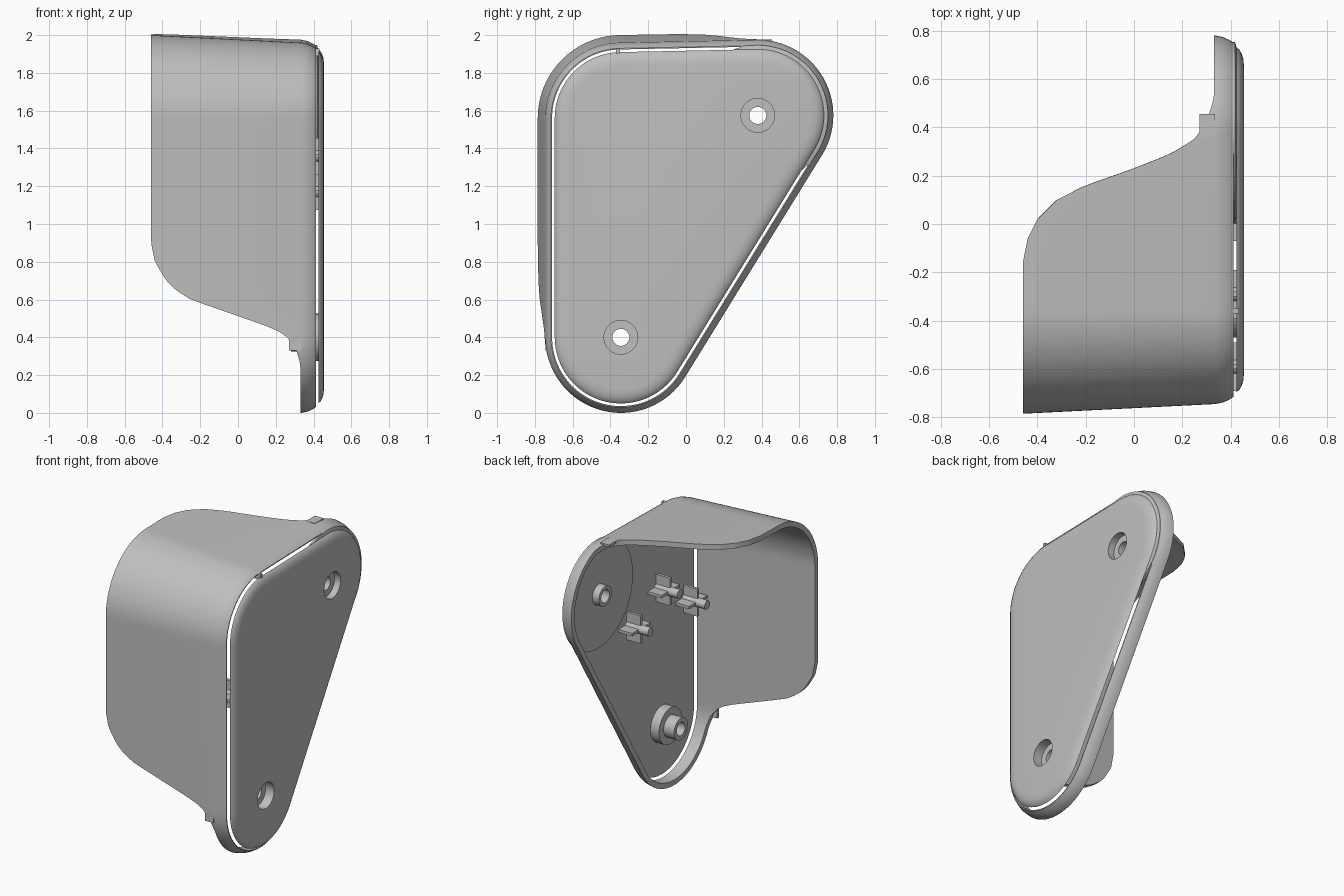
import bpy, bmesh, math
from mathutils import Vector

cube = bpy.data.objects.get("Cube")
if cube:
    bpy.data.objects.remove(cube, do_unlink=True)

grey = bpy.data.materials.new("plain grey")
grey.use_nodes = True
grey.diffuse_color = (0.52, 0.52, 0.52, 1)
grey.node_tree.nodes["Principled BSDF"].inputs["Base Color"].default_value = (0.52, 0.52, 0.52, 1)


def finish(name, bm, smooth=True):
    """Turn a bmesh into a named object with the grey material."""
    bmesh.ops.recalc_face_normals(bm, faces=bm.faces)
    mesh = bpy.data.meshes.new(name)
    bm.to_mesh(mesh)
    bm.free()
    mesh.materials.append(grey)
    ob = bpy.data.objects.new(name, mesh)
    bpy.context.collection.objects.link(ob)
    if smooth:
        shade(ob)
    return ob


def shade(ob):
    bpy.ops.object.select_all(action="DESELECT")
    ob.select_set(True)
    bpy.context.view_layer.objects.active = ob
    bpy.ops.object.shade_smooth_by_angle(angle=math.radians(30))


def bridge(bm, a, b):
    n = len(a)
    for i in range(n):
        j = (i + 1) % n
        bm.faces.new((a[i], a[j], b[j], b[i]))


def lathe(name, centre, profile, steps=48):
    """Revolve a closed (x, radius) profile about an x-parallel axis."""
    bm = bmesh.new()
    rings = []
    for x, r in profile:
        angles = [math.tau * i / steps for i in range(steps)]
        rings.append([bm.verts.new((x, centre.x + r * math.cos(t), centre.y + r * math.sin(t)))
                      for t in angles])
    for k, ring in enumerate(rings):
        bridge(bm, ring, rings[(k + 1) % len(rings)])
    return finish(name, bm)


def box(name, lo, hi):
    bm = bmesh.new()
    bmesh.ops.create_cube(bm, size=1)
    for v in bm.verts:
        v.co = [(a + b) / 2 + c * (b - a) for a, b, c in zip(lo, hi, v.co)]
    return finish(name, bm, False)


def rod(name, start, length, radius):
    bm = bmesh.new()
    rings = [[bm.verts.new((x, start.y + radius * math.cos(math.tau * i / 20),
                            start.z + radius * math.sin(math.tau * i / 20)))
              for i in range(20)] for x in (start.x, start.x - length)]
    bridge(bm, *rings)
    for ring in rings:
        bm.faces.new(ring)
    return finish(name, bm)


# Rounded triangle outline in (y, z): spine points with outward normals
RADIUS = 0.4
low, back, front = Vector((-0.345, 0.4)), Vector((0.38, 1.575)), Vector((-0.345, 1.56))
corners = [low, back, front]


def edge_angle(a, b):
    d = b - a
    return math.atan2(d.y, d.x) - math.pi / 2


spine = []
for k in range(3):
    prev, here, after = corners[k - 1], corners[k], corners[(k + 1) % 3]
    t0, t1 = edge_angle(prev, here), edge_angle(here, after)
    while t1 < t0:
        t1 += math.tau
    for i in range(33):
        t = t0 + (t1 - t0) * i / 32
        spine.append((here, Vector((math.cos(t), math.sin(t)))))
    normal = spine[-1][1]
    for i in range(1, 40):
        spine.append((here.lerp(after, i / 40), normal))


def at(p, n, x, inset):
    q = p + n * (RADIUS - inset)
    return (x, q.x, q.y)


# How far the wall reaches sideways along its front and top edges
front_edge = [(0.26, 0.33), (0.33, 0.31), (0.38, 0.28), (0.42, 0.24), (0.46, 0.15), (0.53, -0.05),
              (0.6, -0.25), (0.65, -0.33), (0.7, -0.38), (0.8, -0.44), (0.9, -0.46)]
top_edge = [(-0.16, -0.46), (-0.06, -0.44), (0.02, -0.4), (0.1, -0.32), (0.16, -0.2), (0.23, 0.0),
            (0.29, 0.15), (0.35, 0.25), (0.42, 0.3), (0.52, 0.33)]


def interp(table, v):
    if v <= table[0][0]:
        return table[0][1]
    for (a, fa), (b, fb) in zip(table, table[1:]):
        if v <= b:
            return fa + (fb - fa) * (v - a) / (b - a)
    return table[-1][1]


def reach(y, z):
    if z < 1:
        return interp(front_edge, z) if y < -0.3 else 0.33
    if z > 1.7 and y > -0.2:
        return interp(top_edge, y)
    return -0.46 if y < 0 else 0.33


# Side wall with rounded shoulder and slight draft
bm = bmesh.new()
columns = []
for p, n in spine:
    _, y, z = at(p, n, 0, 0)
    xm = reach(y, z)
    draft = 0.04 * (0.33 - xm) / 0.79
    section = [(0.412, 0.03), (0.395, 0.019), (0.37, 0.007), (0.335, 0), (xm, -draft),
               (xm, 0.036 - draft), (0.335, 0.036), (0.412, 0.036)]
    columns.append([bm.verts.new(at(p, n, x, d)) for x, d in section])
for k, col in enumerate(columns):
    bridge(bm, col, columns[(k + 1) % len(columns)])
finish("side_wall", bm)

# Cover plate with rounded rim
bm = bmesh.new()
rings = [[bm.verts.new(at(p, n, x, d)) for p, n in spine]
         for x, d in [(0.425, 0.05), (0.435, 0.058), (0.445, 0.075), (0.452, 0.096), (0.455, 0.125)]]
for a, b in zip(rings, rings[1:]):
    bridge(bm, a, b)
bm.faces.new(rings[0])
bm.faces.new(rings[-1])
plate = finish("cover_plate", bm, False)

# Bolt holes through the plate
for c in (low, back):
    cutter = rod("hole_cutter", Vector((0.6, c.x, c.y)), 0.4, 0.09)
    cutter.hide_render = True
    mod = plate.modifiers.new("hole", "BOOLEAN")
    mod.operation, mod.solver, mod.object = "DIFFERENCE", "EXACT", cutter
    bpy.context.view_layer.objects.active = plate
    bpy.ops.object.modifier_apply(modifier=mod.name)
    bpy.data.objects.remove(cutter, do_unlink=True)
shade(plate)

# Recessed bolt bosses on the inside
lathe("upper_boss", back, [(0.426, 0.345), (0.418, 0.372), (0.4, 0.372), (0.4, 0.07), (0.35, 0.07),
                           (0.35, 0.045), (0.408, 0.045), (0.408, 0.09), (0.426, 0.09)], 96)
lathe("lower_boss", low, [(0.43, 0.125), (0.36, 0.125), (0.36, 0.075), (0.28, 0.075),
                          (0.28, 0.045), (0.39, 0.045), (0.39, 0.09), (0.43, 0.09)])

# Ribbed pins on the inside of the plate
for k, (y, z) in enumerate([(-0.29, 1.36), (-0.59, 1.17), (0.03, 1.22)], 1):
    box(f"pin_rib_upright_{k}", (0.32, y - 0.01, z - 0.095), (0.43, y + 0.01, z + 0.095))
    box(f"pin_rib_flat_{k}", (0.32, y - 0.1, z - 0.01), (0.43, y + 0.1, z + 0.01))
    rod(f"pin_{k}", Vector((0.43, y, z)), 0.18, 0.03)

# Small tabs on the wall
box("slot_tab", (0.385, -0.37, 1.89), (0.432, -0.35, 1.93))
box("top_tab", (0.27, 0.36, 1.962), (0.335, 0.455, 1.978))
box("front_tab", (0.27, -0.745, 0.33), (0.335, -0.725, 0.4))
